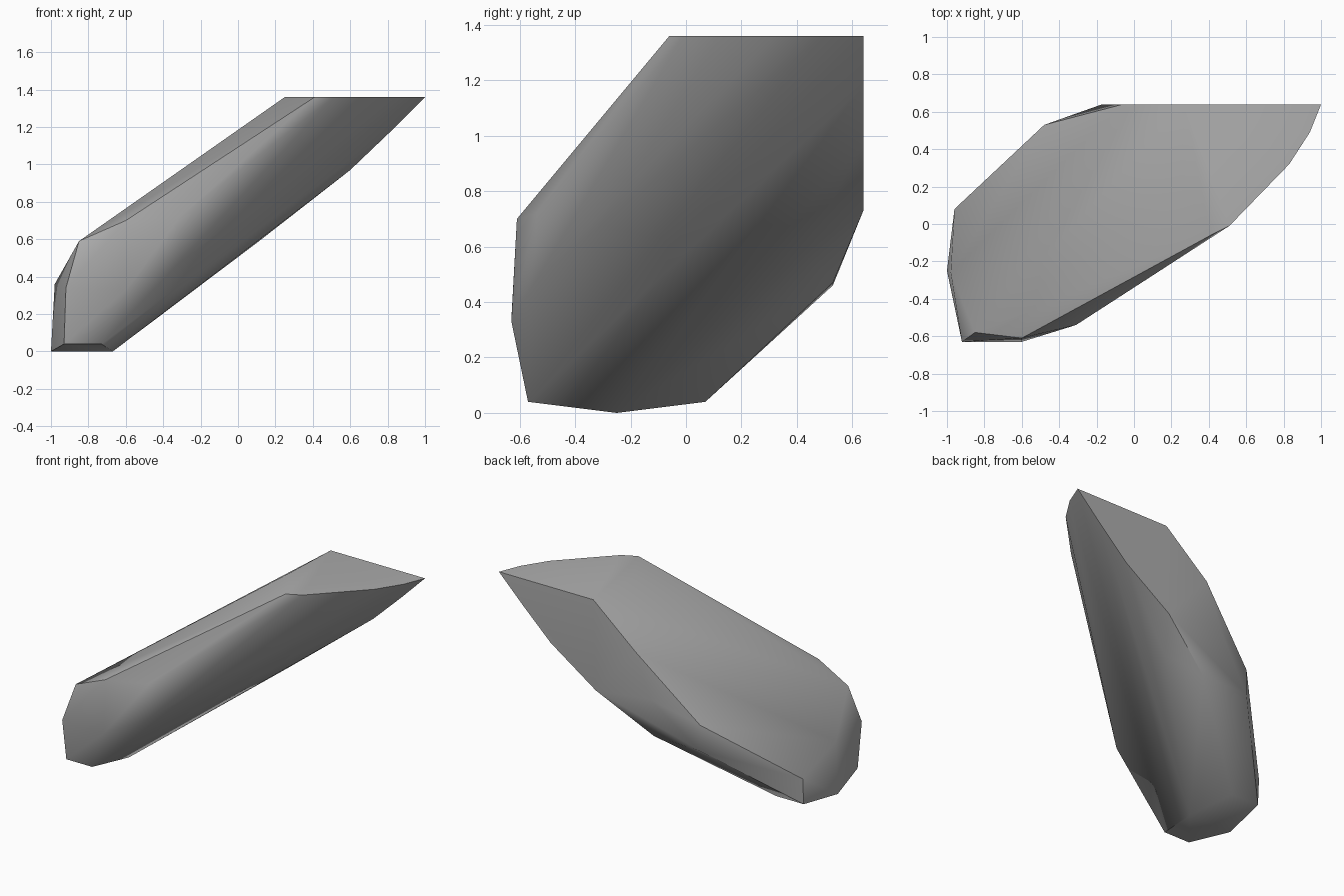
import bpy
import bmesh
import math
from mathutils import Vector

default_cube = bpy.data.objects.get("Cube")
if default_cube:
    bpy.data.objects.remove(default_cube, do_unlink=True)


def make_material(name, colour):
    material = bpy.data.materials.new(name)
    material.use_nodes = True
    material.diffuse_color = colour
    material.node_tree.nodes["Principled BSDF"].inputs["Base Color"].default_value = colour
    return material


def at_height(height, outline):
    """Lift a plan outline to one height."""
    return [Vector((x, y, height)) for x, y in outline]


def at_depth(depth, outline):
    """Stand an elevation outline at one depth."""
    return [Vector((x, depth, z)) for x, z in outline]


def make_hull(name, corners, material, sharp_angle):
    """Wrap a faceted stone around its corners."""
    stone_mesh = bpy.data.meshes.new(name)
    bm = bmesh.new()
    for corner in corners:
        bm.verts.new(corner)
    hull = bmesh.ops.convex_hull(bm, input=bm.verts[:])
    unused = {item for item in hull["geom_interior"] + hull["geom_unused"]
              if isinstance(item, bmesh.types.BMVert)}
    bmesh.ops.delete(bm, geom=list(unused), context="VERTS")
    bmesh.ops.recalc_face_normals(bm, faces=bm.faces[:])
    bm.to_mesh(stone_mesh)
    bm.free()
    stone_mesh.materials.append(material)
    stone = bpy.data.objects.new(name, stone_mesh)
    bpy.context.collection.objects.link(stone)
    bpy.ops.object.select_all(action="DESELECT")
    stone.select_set(True)
    bpy.context.view_layer.objects.active = stone
    bpy.ops.object.shade_smooth_by_angle(angle=math.radians(sharp_angle))
    return stone


# Level top and flat back
top_rim = at_height(1.36, [(.27, .64), (.25, .21), (.41, -.06), (.51, -.01),
                           (.83, .32), (.94, .49), (1, .64)])
back_wall = at_depth(.64, [(-.06, 1.08), (-.17, .78), (.25, .73),
                           (.6, .97), (.82, 1.18)])

# Lower end and its chipped corners
foot = at_height(0, [(-1, -.25), (-.67, -.25)])
foot += at_height(.04, [(-.93, -.57), (-.73, -.57), (-.96, .07), (-.75, .07)])
front_end = at_depth(-.63, [(-.92, .34), (-.6, .33)])
end_brow = [Vector((-.85, -.58, .59)), Vector((-.6, -.61, .7)),
            Vector((-.98, -.26, .36)), Vector((-.96, .08, .22))]

# Long sides and underside
front_shoulder = at_depth(-.54, [(-.31, .48), (-.31, .72)])
back_shoulder = at_depth(.53, [(-.48, .64), (-.48, .46), (-.12, .47)])
belly = at_depth(.42, [(.1, .58)])

stone_grey = make_material("stone grey", (.42, .42, .42, 1))
make_hull("leaning_rock",
          top_rim + back_wall + foot + front_end + end_brow
          + front_shoulder + back_shoulder + belly,
          stone_grey, 40)
